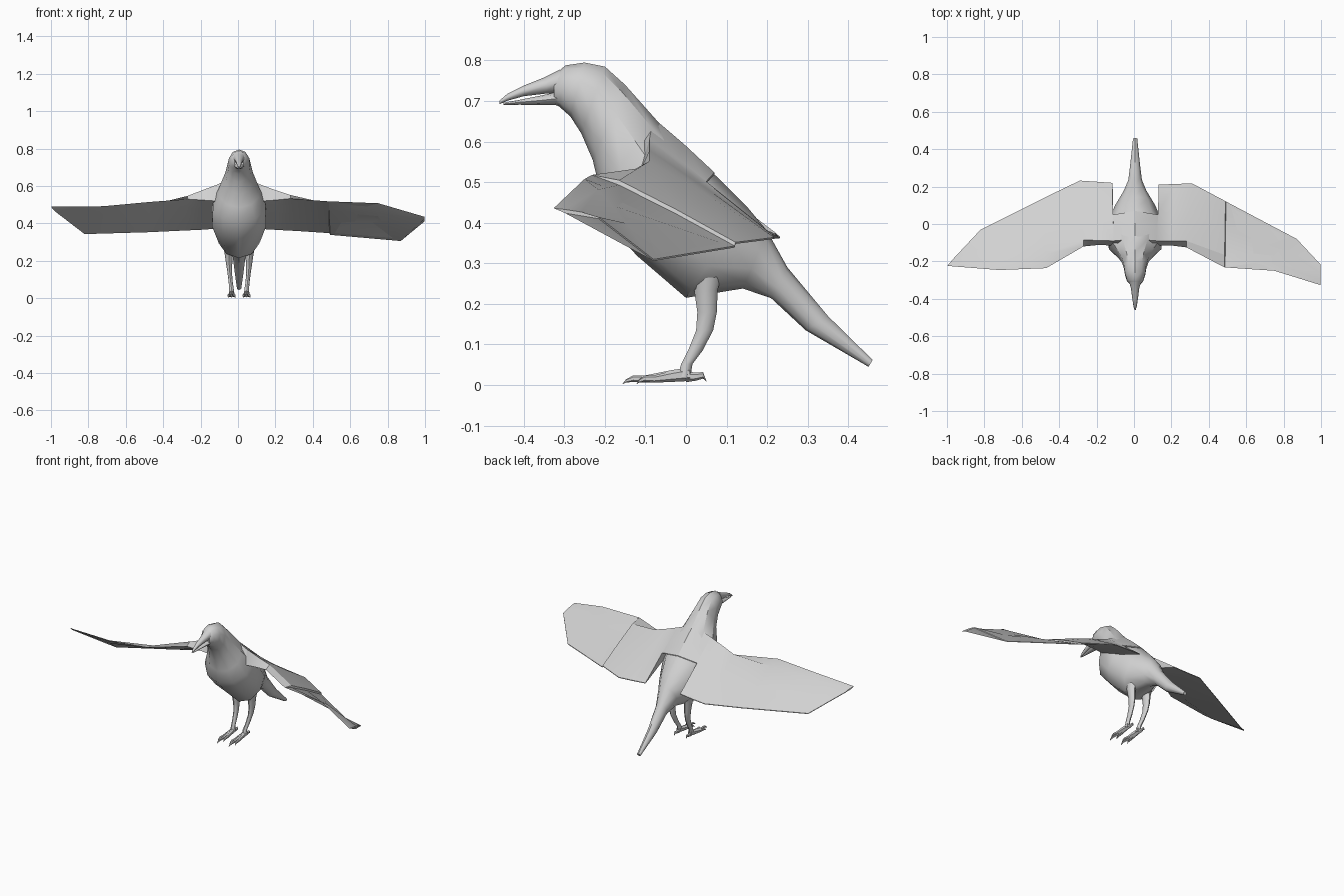
import bpy, bmesh, math
from mathutils import Vector

cube = bpy.data.objects.get("Cube")
if cube:
    bpy.data.objects.remove(cube, do_unlink=True)

GREY = (0.64, 0.64, 0.64, 1.0)
plumage = bpy.data.materials.new("plain_grey")
plumage.use_nodes = True
plumage.diffuse_color = GREY
plumage.node_tree.nodes["Principled BSDF"].inputs["Base Color"].default_value = GREY

MID = 0.006  # centre line of the body


def loft(name, rings, angle=30):
    """Skin a list of equal-length point rings and cap both ends."""
    bm = bmesh.new()
    loops = [[bm.verts.new(p) for p in ring] for ring in rings]
    for a, b in zip(loops, loops[1:]):
        for i in range(len(a)):
            j = (i + 1) % len(a)
            bm.faces.new((a[i], a[j], b[j], b[i]))
    bm.faces.new(loops[0])
    bm.faces.new(loops[-1])
    bmesh.ops.recalc_face_normals(bm, faces=bm.faces)
    mesh = bpy.data.meshes.new(name)
    bm.to_mesh(mesh)
    bm.free()
    mesh.materials.append(plumage)
    obj = bpy.data.objects.new(name, mesh)
    bpy.context.collection.objects.link(obj)
    bpy.ops.object.select_all(action='DESELECT')
    obj.select_set(True)
    bpy.context.view_layer.objects.active = obj
    bpy.ops.object.shade_smooth_by_angle(angle=math.radians(angle))


def oval(centre, across, up, sides=8):
    """Ring of points around a centre, from two half-axis vectors."""
    turns = [math.tau * i / sides for i in range(sides)]
    return [Vector(centre) + Vector(across) * math.sin(t) + Vector(up) * math.cos(t)
            for t in turns]


def spine_rings(stations, sides):
    """Rings from (top y, top z, bottom y, bottom z, half width)."""
    rings = []
    for ty, tz, by, bz, w in stations:
        top, low = Vector((MID, ty, tz)), Vector((MID, by, bz))
        rings.append(oval((top + low) / 2, (w, 0, 0), (top - low) / 2, sides))
    return rings


# Head, body and tail in one skin
body = [
    (-.325, .764, -.325, .692, .026),
    (-.297, .788, -.312, .686, .045),
    (-.25, .795, -.285, .662, .057),
    (-.2, .785, -.258, .62, .063),
    (-.15, .74, -.23, .555, .076),
    (-.07, .65, -.213, .485, .112),
    (0, .582, -.205, .41, .148),
    (.08, .51, -.12, .318, .152),
    (.15, .44, 0, .215, .114),
    (.2, .38, .14, .238, .063),
    (.25, .29, .21, .214, .038),
    (.35, .17, .295, .135, .026),
    (.46, .062, .45, .045, .012),
]
loft("body", spine_rings(body, 10), 38)

# Slightly open beak
upper_beak = [
    (-.31, .778, -.31, .72, .032),
    (-.35, .758, -.34, .719, .022),
    (-.4, .738, -.4, .712, .015),
    (-.44, .718, -.44, .701, .009),
    (-.46, .701, -.46, .692, .003),
]
lower_beak = [
    (-.31, .724, -.31, .69, .028),
    (-.36, .713, -.36, .69, .018),
    (-.41, .703, -.41, .691, .011),
    (-.45, .696, -.45, .69, .003),
]
loft("upper_beak", spine_rings(upper_beak, 8), 50)
loft("lower_beak", spine_rings(lower_beak, 8), 50)


def wing(name, stations):
    """Rings from the leading edge, upper front and trailing edge points."""
    rings = []
    skin = Vector((0, 0, .002))
    for lead, front, trail in stations:
        lead, front, trail = Vector(lead), Vector(front), Vector(trail)
        rings.append([lead, front, front.lerp(trail, .5) + skin * 2,
                      trail + skin, trail - skin,
                      lead.lerp(trail, .25) - skin * 3])
    loft(name, rings, 30)


# Left wing, with a slight ridge where the outer feathers begin
wing("left_wing", [
    ((MID, -.16, .58), (MID, -.08, .658), (MID, .07, .522)),
    ((.128, -.115, .52), (.122, -.09, .607), (.128, .05, .5)),
    ((.133, -.115, .52), (.128, -.09, .605), (.132, .21, .372)),
    ((.2, -.115, .525), (.2, -.09, .578), (.215, .214, .367)),
    ((.28, -.125, .533), (.28, -.09, .552), (.31, .217, .362)),
    ((.484, -.232, .518), (.484, -.165, .505), (.489, .122, .35)),
    ((.487, -.232, .518), (.488, -.165, .493), (.492, .12, .341)),
    ((.75, -.25, .508), (.77, -.216, .482), (.87, -.08, .308)),
    ((.996, -.326, .436), (.996, -.3, .433), (.996, -.215, .412)),
])

# Right wing, held a little higher at the tip
wing("right_wing", [
    ((MID, -.16, .58), (MID, -.08, .658), (MID, .07, .522)),
    ((-.112, -.115, .52), (-.108, -.09, .61), (-.112, .05, .5)),
    ((-.117, -.115, .52), (-.113, -.09, .607), (-.114, .22, .374)),
    ((-.19, -.112, .525), (-.19, -.088, .578), (-.2, .226, .368)),
    ((-.27, -.12, .53), (-.27, -.085, .547), (-.29, .232, .364)),
    ((-.47, -.236, .515), (-.472, -.16, .497), (-.48, .14, .355)),
    ((-.72, -.246, .492), (-.74, -.203, .473), (-.82, -.03, .345)),
    ((-.998, -.224, .49), (-.992, -.217, .485), (-.97, -.19, .46)),
])

# Leg stations: outward x, y, z, half width, half depth
leg = [
    (.056, .05, .29, .03, .045),
    (.055, .049, .235, .022, .029),
    (.053, .052, .18, .016, .024),
    (.05, .046, .135, .012, .021),
    (.045, .023, .085, .011, .018),
    (.041, .002, .052, .012, .014),
    (.04, -.005, .02, .015, .016),
]
# Toe stations: y, z, radius
front_toe = [(.01, .027, .017), (-.04, .022, .014), (-.1, .015, .009),
             (-.13, .016, .008), (-.148, .01, .004), (-.156, .003, .001)]
back_toe = [(0, .02, .013), (.025, .021, .01), (.042, .024, .008), (.05, .01, .001)]


def toe(name, x, stations, length, splay):
    rings = []
    for y, z, r in stations:
        centre = (x + splay * y, y * length, z)
        rings.append(oval(centre, (r * .8, 0, 0), (0, 0, r), 6))
    loft(name, rings, 45)


for side, s in (("left", 1), ("right", -1)):
    rings = [oval((MID + s * x, y, z), (w, 0, 0), (0, d, 0)) for x, y, z, w, d in leg]
    loft(side + "_leg", rings, 46)
    foot = MID + s * .04
    toe(side + "_middle_toe", foot, front_toe, 1, 0)
    toe(side + "_outer_toe", foot, front_toe, .78, -s * .12)
    toe(side + "_inner_toe", foot, front_toe, .78, s * .12)
    toe(side + "_back_toe", foot, back_toe, 1, 0)
